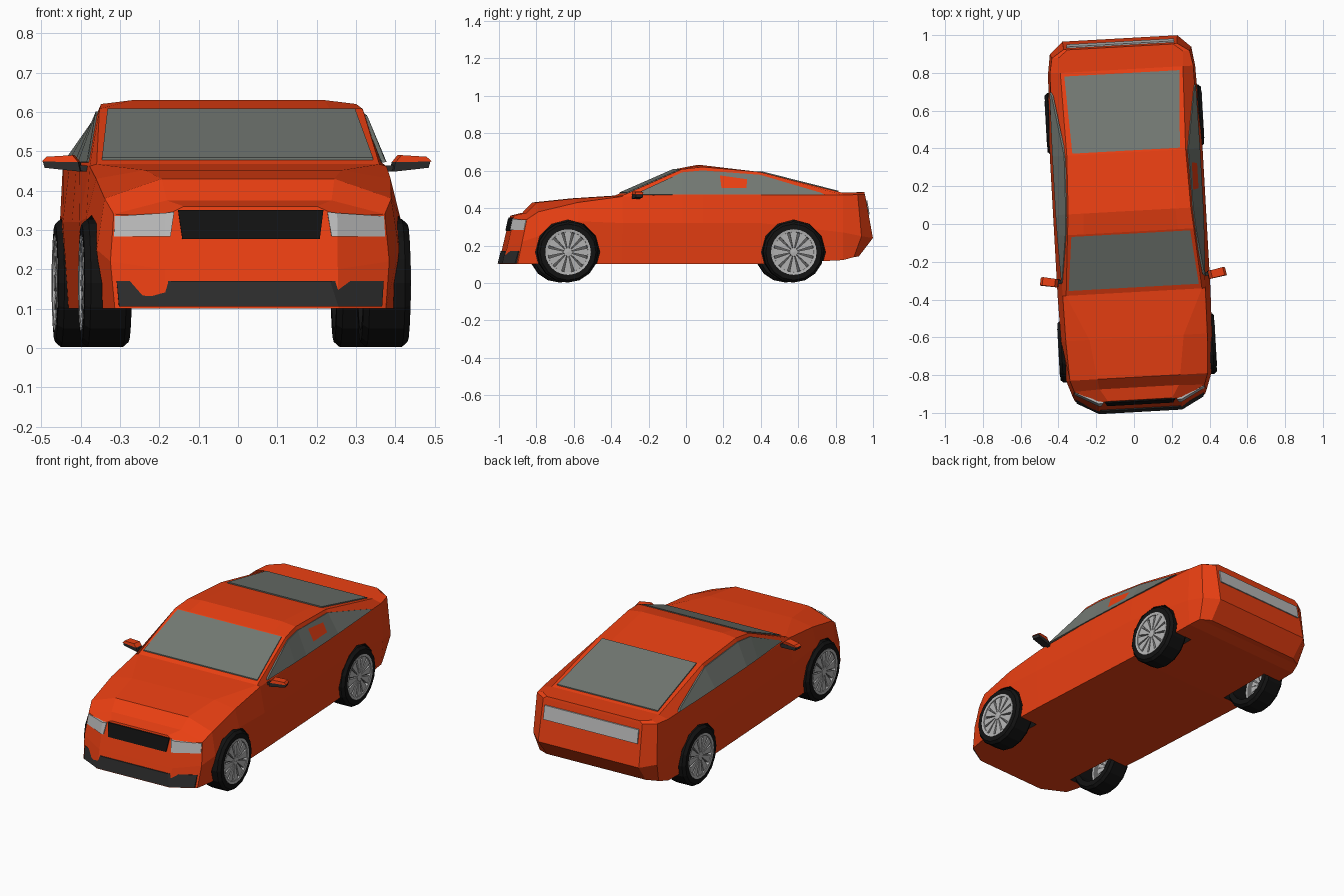
import bpy, bmesh, math
from mathutils import Matrix, Vector

if "Cube" in bpy.data.objects:
    bpy.data.objects.remove(bpy.data.objects["Cube"])


def material(name, r, g, b):
    m = bpy.data.materials.new(name)
    m.diffuse_color = (r, g, b, 1)
    m.use_nodes = True
    m.node_tree.nodes["Principled BSDF"].inputs["Base Color"].default_value = m.diffuse_color
    return m


PAINT = material("orange_paint", 0.82, 0.05, 0.006)
GLASS = material("grey_glass", 0.17, 0.19, 0.17)
BLACK = material("black_rubber", 0.006, 0.006, 0.006)
TRIM = material("dark_trim", 0.025, 0.025, 0.025)
LAMP = material("lamp_grey", 0.5, 0.5, 0.5)
RIM = material("rim_grey", 0.45, 0.45, 0.45)
DARK = material("rim_shadow", 0.12, 0.12, 0.12)


def mesh_object(name, verts, faces, mat):
    me = bpy.data.meshes.new(name)
    me.from_pydata([tuple(v) for v in verts], [], faces)
    bm = bmesh.new()
    bm.from_mesh(me)
    bmesh.ops.recalc_face_normals(bm, faces=bm.faces)
    bm.to_mesh(me)
    bm.free()
    me.materials.append(mat)
    ob = bpy.data.objects.new(name, me)
    bpy.context.collection.objects.link(ob)
    return ob


def strip(name, low, high, mat, out, mirror=False):
    """Thin raised panel between two point rows; 'out' is its thickness vector."""
    n = len(low)
    front = [Vector(p) + Vector(out) for p in low + high]
    back = [Vector(p) - Vector(out) for p in low + high]
    faces = []
    for i in range(n - 1):
        q = (i, i + 1, n + i + 1, n + i)
        faces += [q, tuple(2 * n + k for k in reversed(q))]
    rim = list(range(n)) + list(range(2 * n - 1, n - 1, -1))
    for a, b in zip(rim, rim[1:] + rim[:1]):
        faces.append((a, b, 2 * n + b, 2 * n + a))
    ob = mesh_object(name, front + back, faces, mat)
    if mirror:
        ob.modifiers.new("mirror", 'MIRROR')
    return ob


def lathe(name, profile, n, centre, side, mat, closed=False):
    """Turn (x, radius) points about the x axis."""
    m = len(profile)
    verts = [(centre[0] + side * x,
              centre[1] + r * math.cos(2 * math.pi * k / n),
              centre[2] + r * math.sin(2 * math.pi * k / n))
             for k in range(n) for x, r in profile]
    faces = [(k * m + i, k * m + (i + 1) % m,
              (k + 1) % n * m + (i + 1) % m, (k + 1) % n * m + i)
             for k in range(n) for i in range(m if closed else m - 1)]
    return mesh_object(name, verts, faces, mat)


# Body: cross sections as y, (half width, z) for sill, waist, belt, top, then y shifts
SECTIONS = [
    (-.99, ((.22, .10), (.22, .20), (.22, .335), (.17, .36)), (0, .023, .055, .06)),
    (-.92, ((.345, .10), (.355, .22), (.345, .34), (.21, .375)), (0, .024, .05, .056)),
    (-.81, ((.37, .10), (.385, .25), (.365, .38), (.22, .43)), (0, 0, 0, 0)),
    (-.60, ((.385, .10), (.40, .33), (.375, .43), (.25, .452)), (0, 0, 0, 0)),
    (-.36, ((.39, .10), (.405, .32), (.378, .462), (.36, .467)), (0, 0, 0, 0)),
    (-.04, ((.39, .10), (.405, .32), (.385, .47), (.335, .608)), (0, 0, 0, 0)),
    (.07, ((.39, .10), (.405, .32), (.387, .47), (.325, .62)), (0, 0, 0, 0)),
    (.38, ((.39, .10), (.405, .32), (.387, .47), (.315, .593)), (0, 0, 0, 0)),
    (.82, ((.38, .122), (.39, .27), (.38, .47), (.325, .482)), (0, 0, 0, 0)),
    (.91, ((.36, .138), (.375, .25), (.365, .472), (.33, .484)), (-.03, .01, -.01, -.01)),
    (.985, ((.30, .142), (.305, .24), (.30, .472), (.28, .485)), (-.075, 0, -.042, -.045)),
]
verts, faces, N = [], [], 10
for y, pts, dy in SECTIONS:
    wt, zt = pts[3]
    crown = .01 if zt > .61 else 0
    half = [(-w, y + d, z) for (w, z), d in zip(pts, dy)]
    half.append((-wt * .75, y + dy[3], zt + crown))
    verts += half + [(-x, v, z) for x, v, z in reversed(half)]
for s in range(len(SECTIONS) - 1):
    for i in range(N):
        j = (i + 1) % N
        faces.append((s * N + i, s * N + j, (s + 1) * N + j, (s + 1) * N + i))
for base in (0, (len(SECTIONS) - 1) * N):
    for i in range(4):
        faces.append(tuple(base + k for k in (i, i + 1, N - 2 - i, N - 1 - i)))
body = mesh_object("body", verts, faces, PAINT)
body.data.materials.append(BLACK)

# Wheels and the wells cut for them
for end, wy in (("front", -.654), ("rear", .555)):
    for label, s in (("left", -1), ("right", 1)):
        c = (s * .355, wy, .165)
        tag = f"{end}_{label}"
        lathe(tag + "_tyre", [(-.06, .12), (-.06, .15), (-.045, .163), (.045, .163),
                              (.06, .15), (.06, .12)], 16, c, s, BLACK, True)
        lathe(tag + "_rim", [(-.055, .121), (.058, .122), (.055, .112), (.04, .106),
                             (.045, .03), (.045, .001)], 24, c, s, DARK)
        lathe(tag + "_rim_lip", [(.04, .122), (.062, .122), (.06, .108), (.04, .106)],
              24, c, s, RIM, True)
        lathe(tag + "_hub", [(.04, .025), (.058, .022), (.06, .001)], 12, c, s, RIM)
        sv, sf = [], []
        for k in range(12):
            a = 2 * math.pi * k / 12
            for x in (.042, .056):
                for r, w in ((.015, .003), (.11, .022)):
                    for e in (-1, 1):
                        sv.append((c[0] + s * x,
                                   c[1] + r * math.cos(a) - e * w * math.sin(a),
                                   c[2] + r * math.sin(a) + e * w * math.cos(a)))
            sf += [tuple(8 * k + i for i in f) for f in
                   ((0, 1, 3, 2), (4, 5, 7, 6), (0, 1, 5, 4),
                    (2, 3, 7, 6), (0, 2, 6, 4), (1, 3, 7, 5))]
        mesh_object(tag + "_spokes", sv, sf, RIM)
        well = lathe(tag + "_well_cutter", [(-.085, .001), (-.085, .172), (.12, .172),
                                            (.12, .001)], 12, c, s, BLACK, True)
        well.hide_render = True
        well.hide_viewport = True
        cut = body.modifiers.new(tag, 'BOOLEAN')
        cut.operation, cut.solver, cut.object = 'DIFFERENCE', 'EXACT', well
        cut.material_mode = 'TRANSFER'


# Windscreen, rear window and side windows
UP = (0, 0, .006)
strip("windscreen", [(-.345, -.335, .478), (.345, -.335, .478)],
      [(-.315, -.05, .603), (.315, -.05, .603)], GLASS, UP)
strip("rear_window", [(-.285, .39, .591), (.285, .39, .591)],
      [(-.305, .80, .487), (.305, .80, .487)], GLASS, UP)
low, high = [(.377, -.29, .472)], [(.372, -.28, .48)]
for y, pts, _ in SECTIONS[5:8]:
    (wb, zb), (wt, zt) = pts[2], pts[3]
    low.append((wb, y, zb + .002))
    high.append((wb + .87 * (wt - wb), y, zb + .87 * (zt - zb)))
low.append((.383, .72, .473))
high.append((.373, .70, .482))
strip("side_windows", low, high, GLASS, (.005, 0, .001), True)


def nose(x, z):
    """Point on the front face, which folds back at the corners."""
    t = max(0, (abs(x) - .22) / .13)
    return (x, -.99 + .23 * (z - .1) + .07 * t, z)


# Grilles, headlights and tail lamp strip
FRONT = (0, -.006, 0)
strip("upper_grille", [nose(-.175, .277), nose(.175, .277)],
      [nose(-.185, .35), nose(.185, .35)], BLACK, FRONT)
strip("lower_grille", [nose(x, .105) for x in (-.335, -.22, .22, .335)],
      [nose(x, .17) for x in (-.34, -.2, .2, .34)], TRIM, FRONT)
strip("headlights", [nose(x, .283) for x in (.205, .22, .345)],
      [nose(x, z) for x, z in ((.195, .346), (.22, .343), (.343, .335))],
      LAMP, FRONT, True)
strip("tail_lamp_strip", [(-.285, .963, .365), (.285, .963, .365)],
      [(-.285, .95, .44), (.285, .95, .44)], LAMP, (0, .006, 0))

# Door mirrors: dark housing with a painted cap
strip("mirror_housing", [(.395, -.29, .448), (.485, -.275, .458)],
      [(.40, -.29, .472), (.49, -.275, .476)], TRIM, (-.004, .02, 0), True)
strip("mirror_cap", [(.40, -.292, .472), (.492, -.277, .474)],
      [(.415, -.288, .49), (.48, -.275, .486)], PAINT, (-.004, .021, 0), True)
strip("mirror_arm", [(.37, -.285, .448), (.41, -.285, .45)],
      [(.37, -.285, .462), (.41, -.285, .466)], TRIM, (0, .01, 0), True)

# The whole car sits slightly turned about z
turn = Matrix.Rotation(math.radians(3.2), 4, 'Z') @ Matrix.Translation((-.02, 0, 0))
for ob in bpy.context.collection.objects:
    ob.matrix_world = turn
